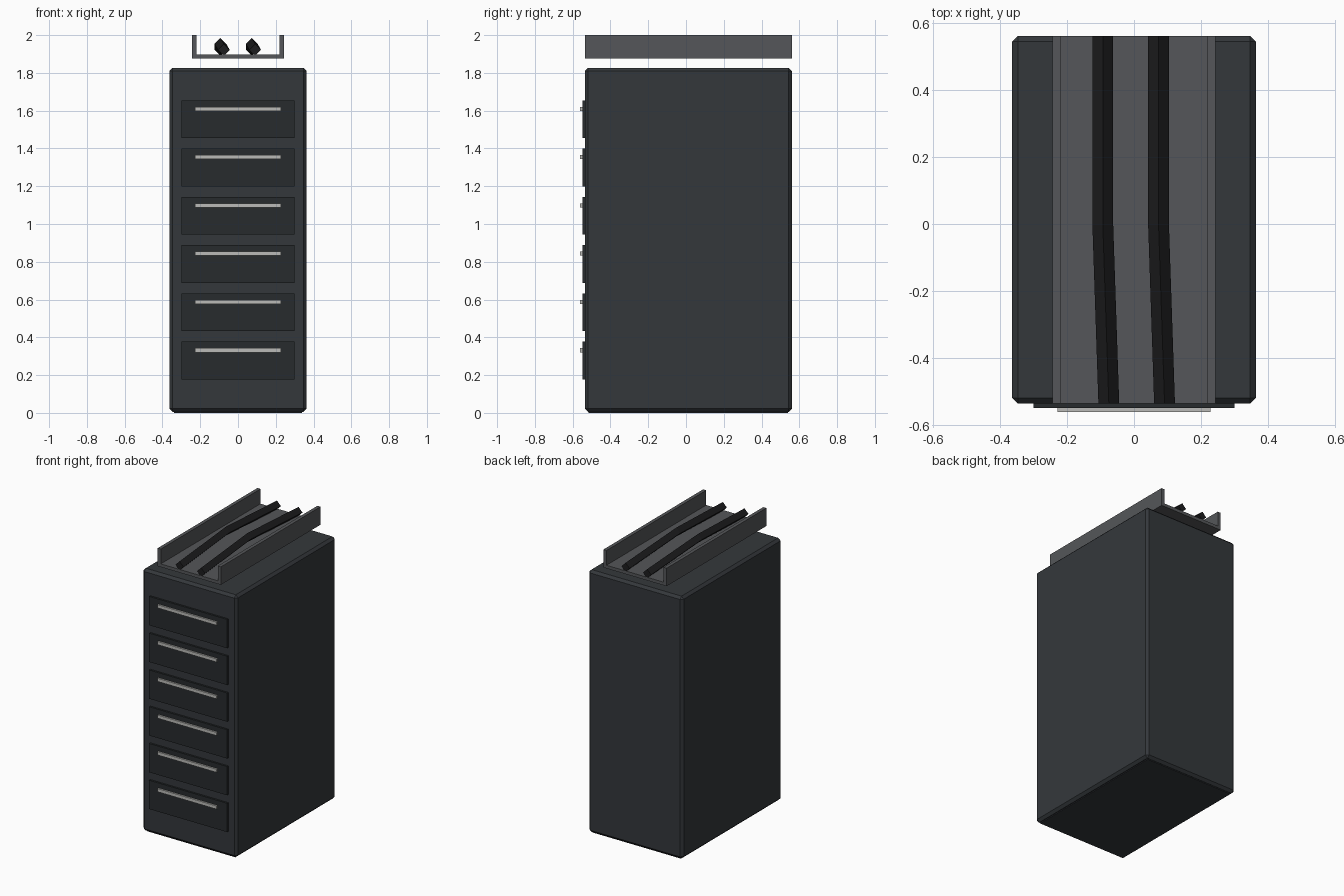
import bpy, bmesh
from mathutils import Vector

if "Cube" in bpy.data.objects:
    bpy.data.objects.remove(bpy.data.objects["Cube"])


def material(name, rgb):
    m = bpy.data.materials.new(name)
    m.diffuse_color = (*rgb, 1)
    m.use_nodes = True
    m.node_tree.nodes["Principled BSDF"].inputs["Base Color"].default_value = m.diffuse_color
    return m


BODY = material("body_charcoal", (0.034, 0.039, 0.044))
PANEL = material("panel_dark", (0.02, 0.024, 0.026))
STEEL = material("light_metal", (0.5, 0.5, 0.48))
TRAY = material("tray_grey", (0.09, 0.094, 0.1))
RUBBER = material("cable_black", (0.012, 0.012, 0.013))


def finish(bm, name, mat):
    bmesh.ops.recalc_face_normals(bm, faces=bm.faces)
    mesh = bpy.data.meshes.new(name)
    bm.to_mesh(mesh)
    bm.free()
    mesh.materials.append(mat)
    obj = bpy.data.objects.new(name, mesh)
    bpy.context.collection.objects.link(obj)
    return obj


def box(name, lo, hi, mat, bevel=0):
    lo, hi = Vector(lo), Vector(hi)
    bm = bmesh.new()
    bmesh.ops.create_cube(bm, size=1)
    bmesh.ops.scale(bm, vec=hi - lo, verts=bm.verts)
    bmesh.ops.translate(bm, vec=(lo + hi) / 2, verts=bm.verts)
    obj = finish(bm, name, mat)
    if bevel:
        mod = obj.modifiers.new("chamfer", 'BEVEL')
        mod.width = bevel
        mod.segments = 1
    return obj


def cable(name, path, r):
    # four-sided diamond section swept front to back
    bm = bmesh.new()
    rings = [[bm.verts.new((x + a * r, y, z + b * r))
              for a, b in ((1, 0), (0, 1), (-1, 0), (0, -1))] for x, y, z in path]
    for p, q in zip(rings, rings[1:]):
        for i in range(4):
            j = (i + 1) % 4
            bm.faces.new((p[i], p[j], q[j], q[i]))
    bm.faces.new(rings[0])
    bm.faces.new(rings[-1])
    return finish(bm, name, RUBBER)


FRONT, BACK = -0.535, 0.56

# Cabinet body
box("cabinet", (-0.363, FRONT, 0.005), (0.363, BACK, 1.827), BODY, 0.017)
box("base_pad", (-0.34, FRONT + 0.02, 0), (0.34, BACK - 0.02, 0.01), BODY)

# Six drawer panels with bar handles
for i in range(6):
    z = 0.277 + 0.2555 * i
    box(f"drawer_panel_{i + 1}", (-0.3, -0.548, z - 0.1), (0.3, -0.525, z + 0.1), PANEL)
    box(f"handle_{i + 1}", (-0.228, -0.56, z + 0.044), (0.228, -0.545, z + 0.066), STEEL)

# Overhead cable tray
box("tray_floor", (-0.243, FRONT, 1.875), (0.243, BACK, 1.897), TRAY)
for side, name in ((-1, "left"), (1, "right")):
    x0, x1 = sorted((side * 0.219, side * 0.243))
    box(f"tray_wall_{name}", (x0, FRONT, 1.875), (x1, BACK, 2.0), TRAY)

# Two bent cables in the tray
for n, x in enumerate((-0.084, 0.082)):
    cable(f"cable_{n + 1}", [(x + 0.009, FRONT, 1.922), (x - 0.009, 0.0, 1.954),
                             (x - 0.009, BACK, 1.922)], 0.031)
